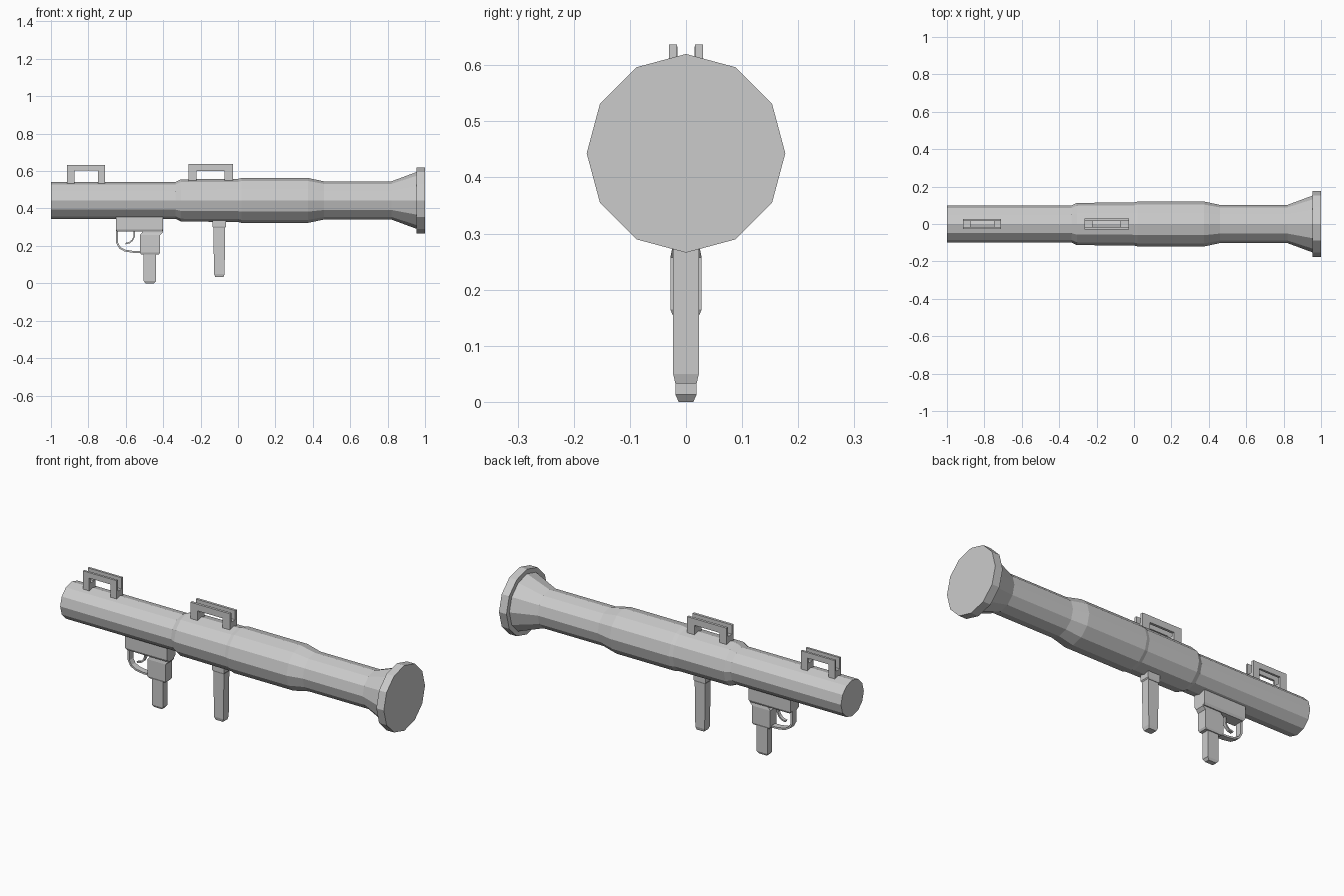
import bpy, bmesh
from math import cos, sin, pi
from mathutils import Vector

if "Cube" in bpy.data.objects:
    bpy.data.objects.remove(bpy.data.objects["Cube"])

AXIS_Z, SIDES = 0.443, 12


def finish(name, bm):
    bmesh.ops.recalc_face_normals(bm, faces=bm.faces)
    mesh = bpy.data.meshes.new(name)
    bm.to_mesh(mesh)
    bm.free()
    ob = bpy.data.objects.new(name, mesh)
    bpy.context.collection.objects.link(ob)
    return ob


def loft(name, rings):
    """Skin a list of equal-length point rings and cap both ends."""
    bm = bmesh.new()
    loops = [[bm.verts.new(p) for p in ring] for ring in rings]
    n = len(loops[0])
    for a, b in zip(loops, loops[1:]):
        for i in range(n):
            j = (i + 1) % n
            bm.faces.new((a[i], a[j], b[j], b[i]))
    bm.faces.new(loops[0])
    bm.faces.new(loops[-1])
    return finish(name, bm)


def post(name, sections):
    """Vertical block; each section is (z, x0, x1, half width)."""
    return loft(name, [[(x0, -h, z), (x1, -h, z), (x1, h, z), (x0, h, z)]
                       for z, x0, x1, h in sections])


def plate(name, outline, y0, y1):
    """Extrude an x-z outline across y."""
    return loft(name, [[(x, y, z) for x, z in outline] for y in (y0, y1)])


def strip(name, path, thick, half):
    """Flat band of given thickness following an x-z path."""
    pts = [Vector(p) for p in path]
    left, right = [], []
    for i, p in enumerate(pts):
        d = (pts[min(i + 1, len(pts) - 1)] - pts[max(i - 1, 0)]).normalized()
        n = Vector((-d.y, d.x)) * thick / 2
        left.append(p + n)
        right.append(p - n)
    return loft(name, [[(a.x, -half, a.y), (a.x, half, a.y), (b.x, half, b.y), (b.x, -half, b.y)]
                       for a, b in zip(left, right)])


# Main tube with stepped sleeve and flared end
profile = [(-1, .098), (-.335, .098), (-.305, .113), (0, .115), (.02, .12),
           (.375, .12), (.46, .102), (.82, .102), (.955, .152), (.955, .177), (1, .177)]
loft("launch_tube", [[(x, r * cos(2 * pi * i / SIDES), AXIS_Z + r * sin(2 * pi * i / SIDES))
                      for i in range(SIDES)] for x, r in profile])

# Top rails: paired bridge frames standing on small feet
for label, x0, x1, base, under, top, leg, yo, yi in (
        ("rear", -.913, -.71, .53, .603, .633, .038, .027, .015),
        ("front", -.265, -.028, .545, .601, .637, .044, .030, .016)):
    outline = [(x0, base), (x0, top), (x1, top), (x1, base),
               (x1 - leg, base), (x1 - leg, under), (x0 + leg, under), (x0 + leg, base)]
    for s, side in ((-1, "right"), (1, "left")):
        plate(f"{label}_rail_{side}", outline, s * yi, s * yo)
    for end, a in (("a", x0), ("b", x1 - leg)):
        post(f"{label}_rail_foot_{end}", [(base, a, a + leg, yi), (base + .042, a, a + leg, yi)])

# Trigger housing under the tube
post("trigger_housing", [(.276, -.645, -.407, .031), (.288, -.653, -.402, .037),
                         (.37, -.653, -.402, .037)])

# Pistol grip: upper block and lower handle
post("grip_block", [(.155, -.518, -.422, .024), (.165, -.525, -.416, .028),
                    (.257, -.525, -.416, .028), (.272, -.513, -.402, .025),
                    (.29, -.513, -.402, .025)])
post("pistol_grip", [(0, -.495, -.448, .013), (.013, -.504, -.438, .019),
                     (.17, -.504, -.438, .019)])

# Front grip with collar
post("front_grip", [(.033, -.121, -.077, .019), (.05, -.128, -.072, .023),
                    (.31, -.132, -.068, .023)])
post("front_grip_collar", [(.295, -.13, -.07, .025), (.303, -.136, -.064, .028),
                           (.35, -.136, -.064, .028)])

# Trigger guard and trigger
strip("trigger_guard", [(-.646, .285), (-.646, .215), (-.632, .19), (-.605, .175),
                        (-.56, .168), (-.515, .167)], .010, .017)
strip("trigger", [(-.556, .285), (-.555, .25), (-.565, .23), (-.58, .217), (-.602, .212)],
      .008, .009)
